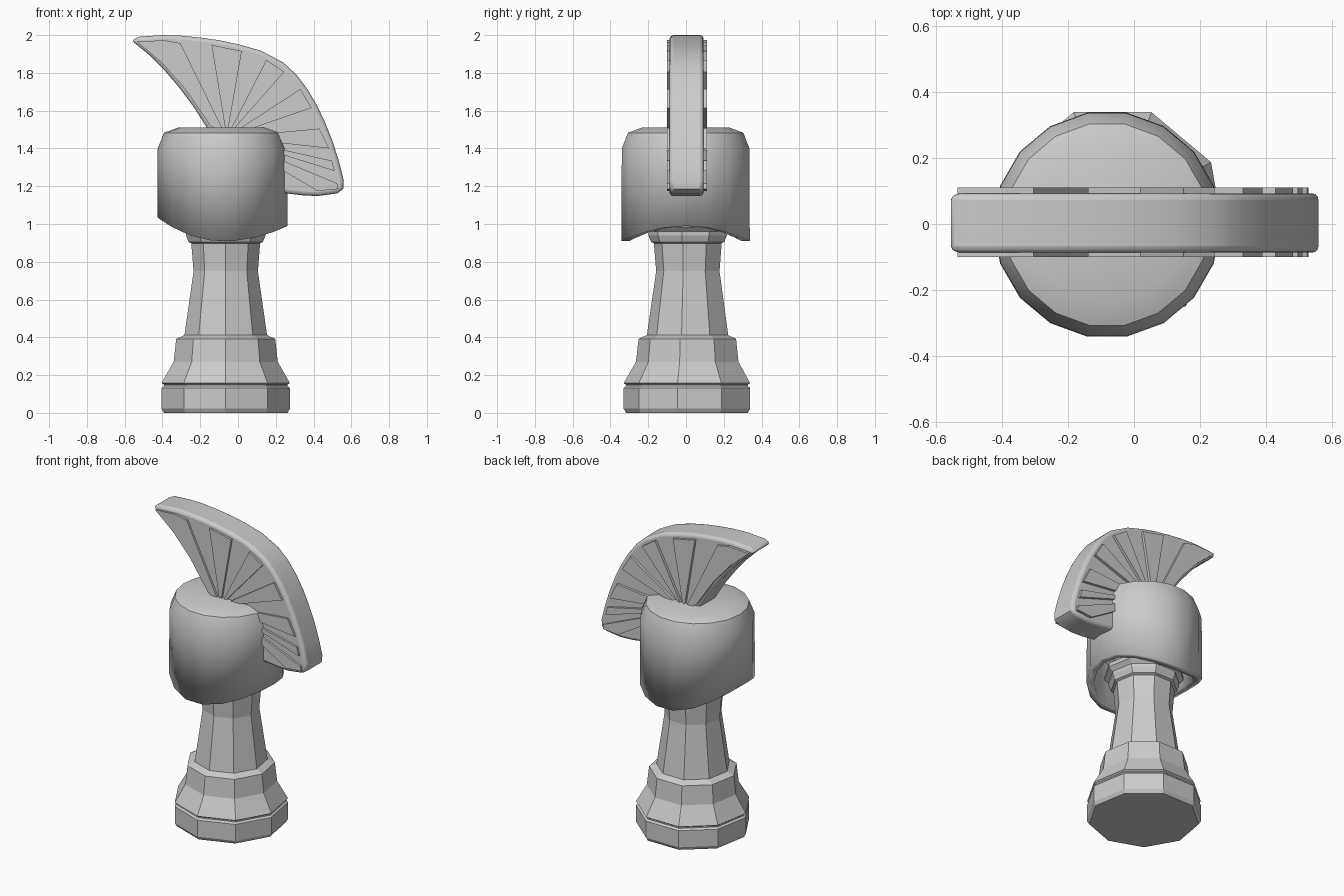
import bpy, bmesh
from math import cos, sin, pi, radians

if "Cube" in bpy.data.objects:
    bpy.data.objects.remove(bpy.data.objects["Cube"])


def finish(name, bm, smooth=None):
    bmesh.ops.recalc_face_normals(bm, faces=bm.faces)
    me = bpy.data.meshes.new(name)
    bm.to_mesh(me)
    bm.free()
    ob = bpy.data.objects.new(name, me)
    bpy.context.collection.objects.link(ob)
    if smooth:
        bpy.ops.object.select_all(action='DESELECT')
        ob.select_set(True)
        bpy.context.view_layer.objects.active = ob
        bpy.ops.object.shade_smooth_by_angle(angle=radians(smooth))
    return ob


def lathe(bm, profile, sides, start, cx, cy, cap_bottom=True, z_func=None):
    """Stack rings of (radius, z); z may be replaced by z_func for the first ring."""
    rings = []
    for i, (r, z) in enumerate(profile):
        ring = []
        for k in range(sides):
            a = start + 2 * pi * k / sides
            zz = z_func(cos(a)) if z_func and i == 0 else z
            ring.append(bm.verts.new((cx + r * cos(a), cy + r * sin(a), zz)))
        rings.append(ring)
    for lo, hi in zip(rings, rings[1:]):
        for k in range(sides):
            j = (k + 1) % sides
            bm.faces.new((lo[k], lo[j], hi[j], hi[k]))
    bm.faces.new(rings[-1])
    if cap_bottom:
        bm.faces.new(rings[0][::-1])


def slab(bm, outline, half, cy):
    """Extrude an outline in the xz plane to both sides of y = cy."""
    f = [bm.verts.new((x, cy - half, z)) for x, z in outline]
    b = [bm.verts.new((x, cy + half, z)) for x, z in outline]
    n = len(outline)
    bm.faces.new(f)
    bm.faces.new(b[::-1])
    for i in range(n):
        j = (i + 1) % n
        bm.faces.new((f[i], b[i], b[j], f[j]))


# Nine-sided turned body with foot, stem, collar and hidden head
bm = bmesh.new()
lathe(bm, [(.332, 0), (.345, .022), (.345, .132), (.333, .142), (.333, .150),
           (.345, .158), (.28, .27), (.266, .392), (.222, .412), (.173, .75),
           (.185, .898), (.2, .905), (.214, .94), (.214, .96), (.24, .985),
           (.24, 1.01), (.2, 1.04), (.25, 1.15), (.25, 1.3), (.15, 1.42)],
      9, -pi / 2, -.065, .015)
finish("body", bm)


# Eighteen-sided helmet shell, lower rim dropping at both cheeks
def rim(c):
    return .908 + (.127 if c < 0 else .082) * c * c


bm = bmesh.new()
lathe(bm, [(.345, .95), (.343, 1.4), (.31, 1.483), (.237, 1.51)],
      18, 0, -.082, -.002, cap_bottom=False, z_func=rim)
helmet = finish("helmet", bm, 40)
shell = helmet.modifiers.new("wall", 'SOLIDIFY')
shell.thickness = .045
shell.offset = -1

# Curved crest slab with rounded edges
crest_outline = [(-.565, 1.972), (-.52, 1.992), (-.4, 2.0), (-.3, 1.997), (-.2, 1.987),
                 (-.1, 1.973), (0, 1.952), (.12, 1.918), (.24, 1.855), (.31, 1.79),
                 (.37, 1.71), (.42, 1.625), (.46, 1.54), (.5, 1.44), (.535, 1.33),
                 (.56, 1.23), (.557, 1.185), (.525, 1.162), (.42, 1.148), (.34, 1.152),
                 (.15, 1.175), (-.1, 1.4), (-.165, 1.51), (-.235, 1.62), (-.31, 1.72),
                 (-.39, 1.815), (-.47, 1.895)]
bm = bmesh.new()
slab(bm, crest_outline, .09, .003)
crest = finish("crest", bm, 45)
bev = crest.modifiers.new("round", 'BEVEL')
bev.width = .02
bev.segments = 3
bev.limit_method = 'ANGLE'
bev.angle_limit = radians(60)

# Raised fan panels converging inside the helmet
hub = (-.06, 1.46)
fans = [[(-.15, 1.525), (-.28, 1.715), (-.4, 1.85), (-.535, 1.965), (-.39, 1.973), (-.305, 1.957)],
        [(-.14, 1.948), (.02, 1.915)],
        [(.15, 1.868), (.245, 1.805)],
        [(.33, 1.715), (.39, 1.615)],
        [(.43, 1.505), (.483, 1.4)],
        [(.497, 1.335), (.512, 1.28)],
        [(.525, 1.215), (.53, 1.185), (.42, 1.175)]]
bm = bmesh.new()
for tips in fans:
    slab(bm, [hub] + tips, .105, .005)
finish("crest_panels", bm)
